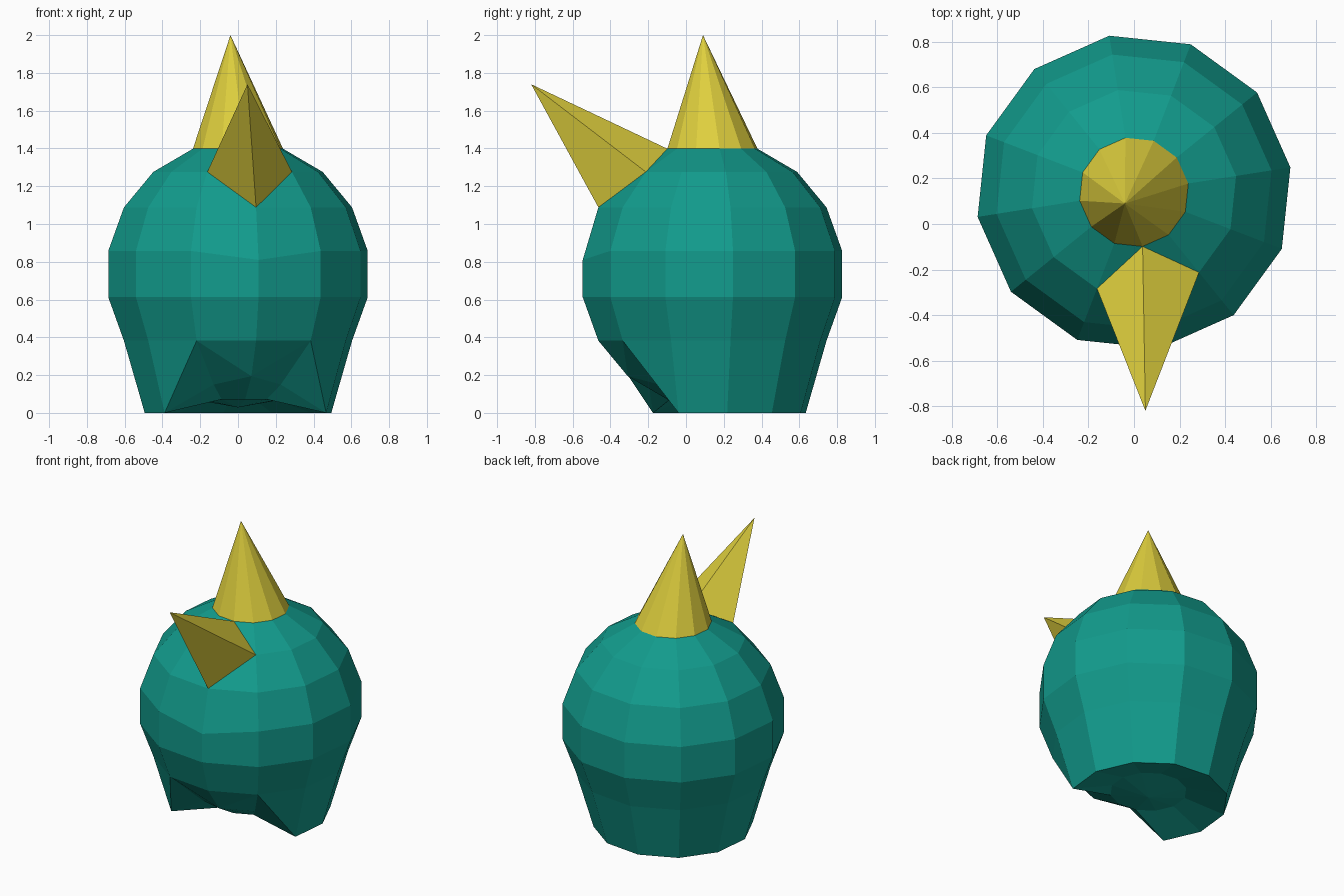
import bpy
import bmesh
from math import radians, cos, sin
from mathutils import Matrix, Vector

cube = bpy.data.objects.get("Cube")
if cube:
    bpy.data.objects.remove(cube, do_unlink=True)

RADIUS = 0.706
CENTRE = Vector((0, 0.14, 0.735))
TURN = 9          # turn of the ball about z
FRONT = TURN - 90  # column of vertices facing the front


def make_material(name, colour):
    mat = bpy.data.materials.new(name)
    mat.use_nodes = True
    mat.diffuse_color = colour
    mat.node_tree.nodes["Principled BSDF"].inputs["Base Color"].default_value = colour
    return mat


def make_object(name, mesh_data, mat):
    mesh_data.normal_update()
    mesh = bpy.data.meshes.new(name)
    mesh_data.to_mesh(mesh)
    mesh_data.free()
    mesh.materials.append(mat)
    obj = bpy.data.objects.new(name, mesh)
    bpy.context.collection.objects.link(obj)
    return obj


teal = make_material("teal", (0.006, 0.33, 0.265, 1))
yellow = make_material("yellow", (0.74, 0.63, 0.048, 1))

# Ball of twelve columns and nine rings
body = bmesh.new()
bmesh.ops.create_uvsphere(body, u_segments=12, v_segments=9, radius=RADIUS)
bmesh.ops.transform(body, verts=body.verts, matrix=Matrix.Translation(CENTRE)
                    @ Matrix.Rotation(radians(TURN), 4, 'Z'))


def on_ball(lat, column):
    a, b = radians(lat), radians(FRONT + 30 * column)
    return CENTRE + RADIUS * Vector((cos(a) * cos(b), cos(a) * sin(b), sin(a)))


def pick(lat, column=0):
    target = on_ball(lat, column)
    return min(body.verts, key=lambda v: (v.co - target).length)


def ring_point(radius, z, column):
    b = radians(FRONT + 30 * column)
    return Vector((radius * cos(b), CENTRE.y + radius * sin(b), z))


def crease(a, b):
    for face in a.link_faces:
        if b in face.verts:
            bmesh.utils.face_split(face, a, b)
            return


horn_tip, beak_tip, chest = pick(90), pick(50), pick(10)
hem = {c: pick(-50, c) for c in range(-5, 7)}

# Creases around the beak and the front notch
for side in (-1, 1):
    for lat in (70, 30):
        crease(pick(lat), pick(50, side))
    crease(pick(-30, side), hem[2 * side])
    crease(pick(-30, side), hem[0])
    crease(hem[2 * side], pick(-70, side))

# Skirt down to the ground, with the notch left open in front
for column, vert in hem.items():
    if abs(column) > 1:
        vert.co = ring_point(0.5, 0, column)
    elif column:
        vert.co = ring_point(0.36, 0.15, column)
chest.co.z = 0.81

# Pull the two spikes out
horn_tip.co = (-0.04, 0.09, 2)
beak_tip.co = (0.05, -0.82, 1.74)


def cut_spike(name, tip):
    spike = bmesh.new()
    copies = {}
    for face in tip.link_faces:
        for v in face.verts:
            if v not in copies:
                copies[v] = spike.verts.new(v.co)
        spike.faces.new([copies[v] for v in face.verts])
    bmesh.ops.delete(body, geom=[tip], context='VERTS')
    return make_object(name, spike, yellow)


cut_spike("horn", horn_tip)
cut_spike("beak", beak_tip)
make_object("body", body, teal)
